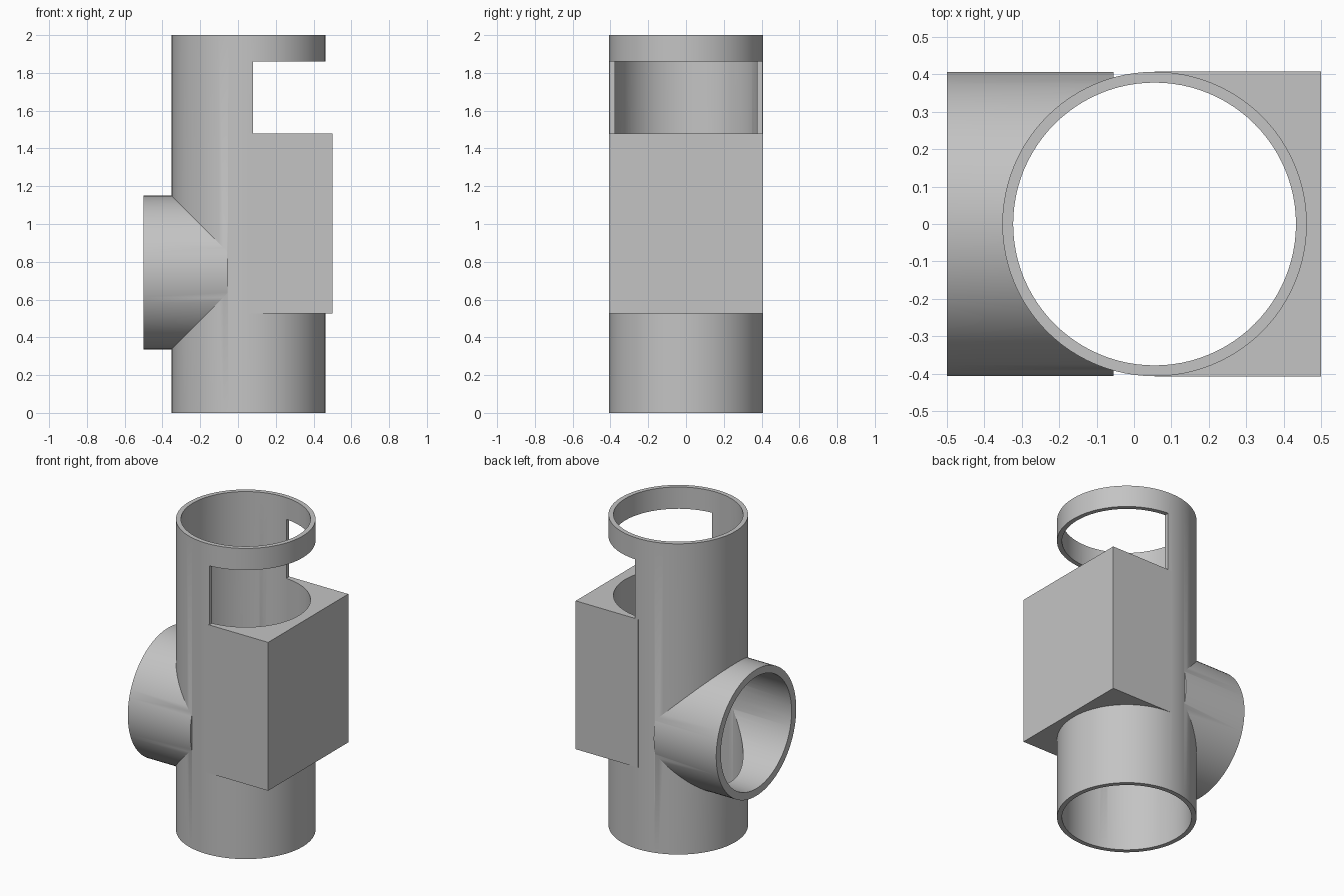
import bpy
from math import pi, radians

old = bpy.data.objects.get("Cube")
if old:
    bpy.data.objects.remove(old, do_unlink=True)

AXIS_X = 0.055     # centre line of the upright tube
PIPE_Z = 0.743     # height of the side pipe
OUTER = 0.407
BORE = 0.378
SIDE_BORE = 0.36

grey = bpy.data.materials.new("plain grey")
grey.use_nodes = True
colour = (0.55, 0.55, 0.55, 1)
grey.diffuse_color = colour
grey.node_tree.nodes["Principled BSDF"].inputs["Base Color"].default_value = colour


def finish(name):
    ob = bpy.context.object
    ob.name = name
    bpy.ops.object.transform_apply(location=True, rotation=True, scale=True)
    ob.data.materials.append(grey)
    return ob


def upright(name, radius, z0, z1):
    bpy.ops.mesh.primitive_cylinder_add(vertices=96, radius=radius, depth=z1 - z0,
                                        location=(AXIS_X, 0, (z0 + z1) / 2))
    return finish(name)


def sideways(name, radius, x0, x1):
    bpy.ops.mesh.primitive_cylinder_add(vertices=96, radius=radius, depth=x1 - x0,
                                        location=((x0 + x1) / 2, 0, PIPE_Z),
                                        rotation=(0, pi / 2, 0))
    return finish(name)


def block(name, x0, x1, half_y, z0, z1):
    bpy.ops.mesh.primitive_cube_add(size=1, location=((x0 + x1) / 2, 0, (z0 + z1) / 2))
    bpy.context.object.scale = (x1 - x0, half_y * 2, z1 - z0)
    return finish(name)


def combine(target, tool, operation):
    tool.hide_render = True
    mod = target.modifiers.new(tool.name, 'BOOLEAN')
    mod.operation = operation
    mod.solver = 'EXACT'
    mod.object = tool
    bpy.context.view_layer.objects.active = target
    bpy.ops.object.modifier_apply(modifier=mod.name)
    bpy.data.objects.remove(tool, do_unlink=True)


# Solid outer forms: upright tube, side pipe and square housing
body = upright("pipe_fitting", OUTER, 0, 2)
combine(body, sideways("side_pipe", OUTER, -0.5, -0.055), 'UNION')
combine(body, block("square_housing", AXIS_X, 0.5, OUTER + 0.0005, 0.525, 1.48), 'UNION')

# Hollow bores and the window above the housing
combine(body, upright("main_bore", BORE, -0.1, 2.1), 'DIFFERENCE')
combine(body, sideways("side_bore", SIDE_BORE, -0.6, AXIS_X), 'DIFFERENCE')
combine(body, block("window_cut", 0.08, 0.7, 0.6, 1.48, 1.86), 'DIFFERENCE')

# Smooth round walls, crisp rims
bpy.ops.object.select_all(action='DESELECT')
body.select_set(True)
bpy.context.view_layer.objects.active = body
bpy.ops.object.shade_smooth_by_angle(angle=radians(25))
